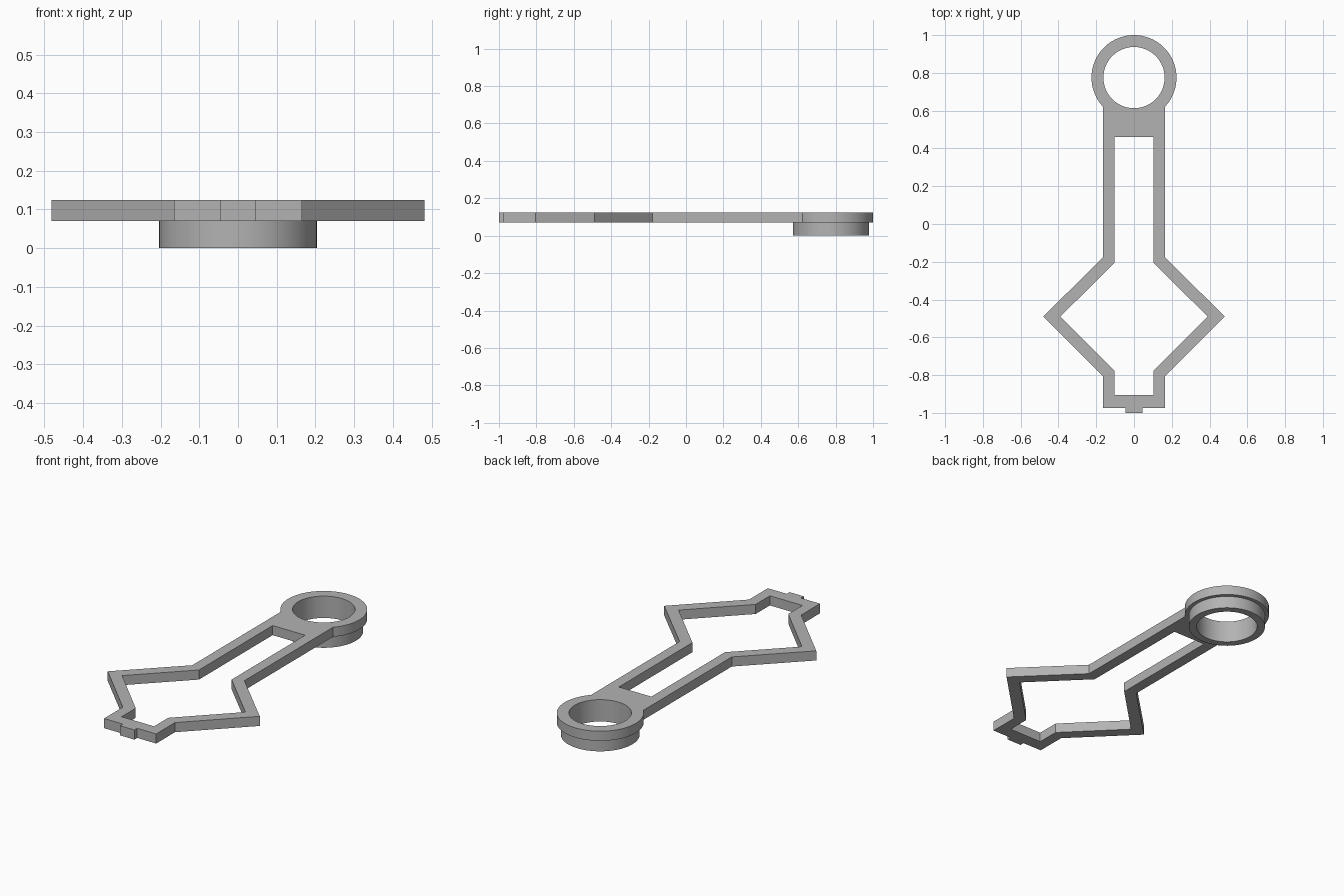
import bpy, bmesh, math

cube = bpy.data.objects.get("Cube")
if cube:
    bpy.data.objects.remove(cube, do_unlink=True)

RING_Y, RING_R, HOLE_R, COLLAR_R = 0.775, 0.225, 0.162, 0.204
PLATE_Z, TOP_Z = 0.07, 0.125
SEG = 96

grey = bpy.data.materials.new("plain_grey")
grey.use_nodes = True
colour = (0.45, 0.45, 0.45, 1)
grey.diffuse_color = colour
grey.node_tree.nodes["Principled BSDF"].inputs["Base Color"].default_value = colour


def arc(radius, start, end, count):
    """Points on a circle about the ring centre."""
    angles = [start + (end - start) * i / count for i in range(count + 1)]
    return [(radius * math.cos(a), RING_Y + radius * math.sin(a)) for a in angles]


def mirrored(half):
    """Close a right-hand outline with its left-hand mirror image."""
    return half + [(-x, y) for x, y in reversed(half) if abs(x) > 1e-5]


def finish(name, mesh):
    mesh.materials.clear()
    mesh.materials.append(grey)
    obj = bpy.data.objects.new(name, mesh)
    bpy.context.collection.objects.link(obj)
    bpy.ops.object.select_all(action="DESELECT")
    obj.select_set(True)
    bpy.context.view_layer.objects.active = obj
    bpy.ops.object.shade_smooth_by_angle(angle=math.radians(30))
    return obj


def extruded(name, loops, z0, z1):
    """Flat plate from an outline and its holes."""
    curve = bpy.data.curves.new(name + "_outline", "CURVE")
    curve.dimensions = "2D"
    curve.fill_mode = "BOTH"
    curve.extrude = (z1 - z0) / 2
    for points in loops:
        spline = curve.splines.new("POLY")
        spline.points.add(len(points) - 1)
        for p, (x, y) in zip(spline.points, points):
            p.co = (x, y, 0, 1)
        spline.use_cyclic_u = True
    temp = bpy.data.objects.new(name + "_outline", curve)
    bpy.context.collection.objects.link(temp)
    deps = bpy.context.evaluated_depsgraph_get()
    mesh = bpy.data.meshes.new_from_object(temp.evaluated_get(deps))
    bpy.data.objects.remove(temp, do_unlink=True)
    bm = bmesh.new()
    bm.from_mesh(mesh)
    bmesh.ops.remove_doubles(bm, verts=bm.verts, dist=1e-4)
    bmesh.ops.translate(bm, verts=bm.verts, vec=(0, 0, (z0 + z1) / 2))
    bmesh.ops.recalc_face_normals(bm, faces=bm.faces)
    bm.to_mesh(mesh)
    bm.free()
    return finish(name, mesh)


# Plate: front tab, diamond frame, two long rails and the ring
join = -math.acos(0.165 / RING_R)
outer = mirrored([(0.045, -1), (0.045, -0.975), (0.165, -0.975), (0.165, -0.805),
                  (0.481, -0.49), (0.165, -0.178)]
                 + arc(RING_R, join, math.pi / 2, SEG // 2))
window = mirrored([(0.103, -0.905), (0.103, -0.777), (0.39, -0.49),
                   (0.103, -0.205), (0.103, 0.46)])
hole = arc(HOLE_R, 0, math.tau, SEG)[:-1]
extruded("frame_plate", [outer, window, hole], PLATE_Z, TOP_Z)

# Collar under the ring, open at the top where it meets the plate
bm = bmesh.new()
profile = [(COLLAR_R, PLATE_Z), (COLLAR_R, 0), (HOLE_R, 0), (HOLE_R, PLATE_Z)]
rings = [[bm.verts.new((x, y, z)) for x, y in arc(r, 0, math.tau, SEG)[:-1]]
         for r, z in profile]
for a, b in zip(rings, rings[1:]):
    for i in range(SEG):
        j = (i + 1) % SEG
        bm.faces.new((a[i], b[i], b[j], a[j]))
collar_mesh = bpy.data.meshes.new("ring_collar")
bm.to_mesh(collar_mesh)
bm.free()
finish("ring_collar", collar_mesh)
